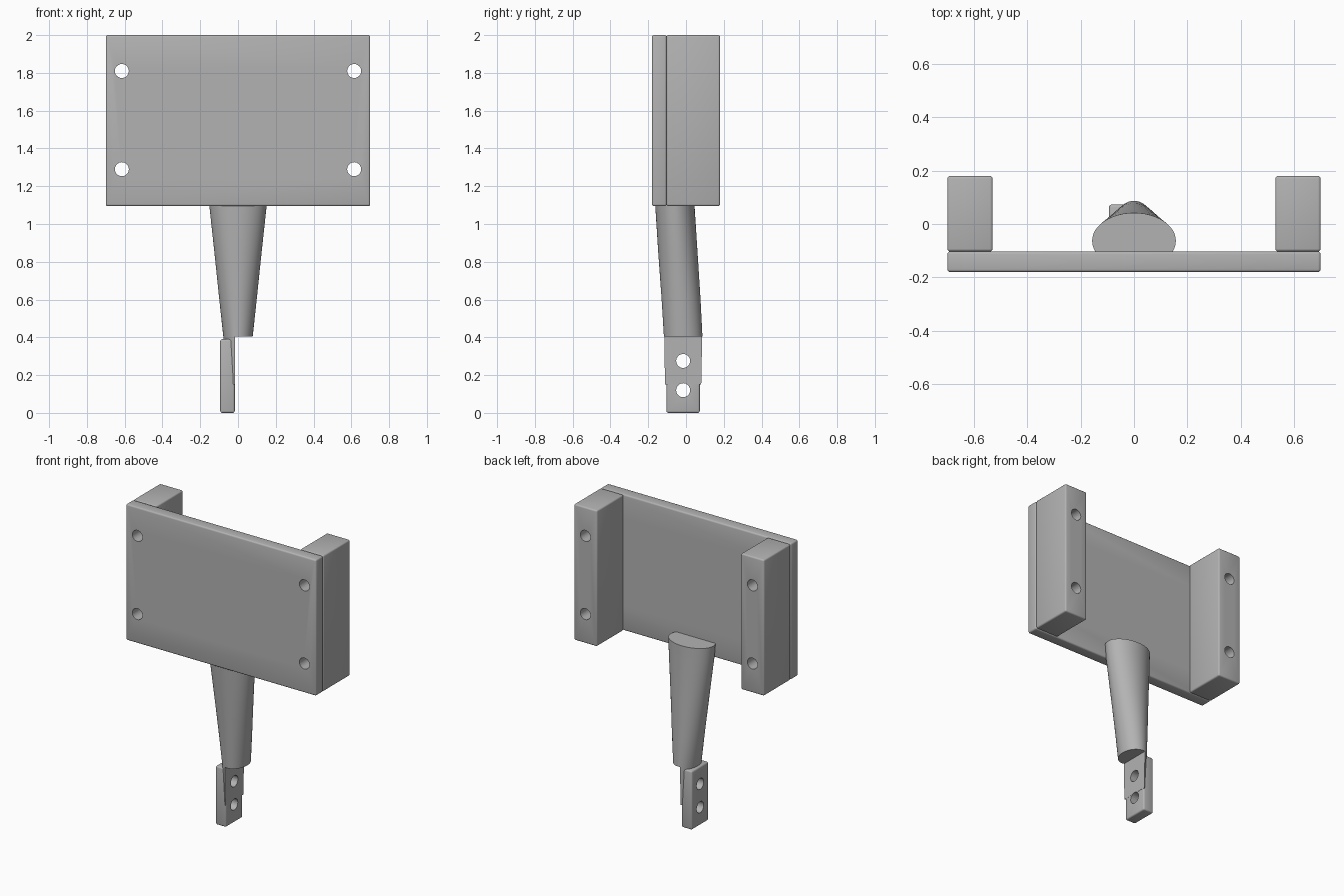
import bpy, bmesh, math
from mathutils import Matrix

cube = bpy.data.objects.get("Cube")
if cube:
    bpy.data.objects.remove(cube)

# Single flat grey
grey = bpy.data.materials.new("plain_grey")
grey.use_nodes = True
colour = (0.45, 0.45, 0.45, 1)
grey.diffuse_color = colour
grey.node_tree.nodes["Principled BSDF"].inputs["Base Color"].default_value = colour


def make_object(name, bm):
    bmesh.ops.recalc_face_normals(bm, faces=bm.faces)
    mesh = bpy.data.meshes.new(name)
    bm.to_mesh(mesh)
    bm.free()
    obj = bpy.data.objects.new(name, mesh)
    bpy.context.collection.objects.link(obj)
    mesh.materials.append(grey)
    return obj


def box(name, low, high):
    bm = bmesh.new()
    size = [h - l for l, h in zip(low, high)]
    middle = [(l + h) / 2 for l, h in zip(low, high)]
    matrix = Matrix.Translation(middle) @ Matrix.Diagonal((*size, 1))
    bmesh.ops.create_cube(bm, size=1, matrix=matrix)
    return make_object(name, bm)


def drill(name, centre, axis):
    turn = Matrix.Rotation(math.pi / 2, 4, axis)
    bm = bmesh.new()
    bmesh.ops.create_cone(bm, cap_ends=True, segments=32, radius1=HOLE, radius2=HOLE,
                          depth=1, matrix=Matrix.Translation(centre) @ turn)
    return make_object(name, bm)


def apply_all(obj):
    bpy.ops.object.select_all(action='DESELECT')
    obj.select_set(True)
    bpy.context.view_layer.objects.active = obj
    for mod in list(obj.modifiers):
        bpy.ops.object.modifier_apply(modifier=mod.name)
    bpy.ops.object.shade_smooth_by_angle(angle=math.radians(35))


def finish(obj, cutters, bevel=0.0):
    if bevel:
        mod = obj.modifiers.new("soft_edges", 'BEVEL')
        mod.width, mod.segments = bevel, 3
    for cutter in cutters:
        cutter.hide_render = True
        mod = obj.modifiers.new("cut", 'BOOLEAN')
        mod.operation, mod.solver, mod.object = 'DIFFERENCE', 'EXACT', cutter
    apply_all(obj)


HOLE = 0.037
SEAM = -0.103
INNER = -0.016

# Front plate and the two rear side blocks, drilled together
plate = box("front_plate", (-0.7, -0.18, 1.095), (0.7, SEAM, 2))
blocks = [box("left_block", (0.53, SEAM, 1.095), (0.7, 0.18, 2)),
          box("right_block", (-0.7, SEAM, 1.095), (-0.53, 0.18, 2))]
screw_drills = [drill("screw_drill", (x, 0, z), 'X')
                for x in (-0.615, 0.615) for z in (1.29, 1.81)]
for part in [plate] + blocks:
    finish(part, screw_drills, 0.01)

# Tapered oval stalk lofted through sections: height, y centre, half width, half depth
sections = [(0.15, -0.015, 0.05, 0.101), (0.405, -0.015, 0.078, 0.102),
            (0.6, -0.026, 0.099, 0.103), (0.85, -0.043, 0.125, 0.104),
            (1.1, -0.059, 0.152, 0.104), (1.19, -0.063, 0.157, 0.105)]
SIDES = 48
bm = bmesh.new()
rings = []
for z, cy, rx, ry in sections:
    angles = [2 * math.pi * i / SIDES for i in range(SIDES)]
    rings.append([bm.verts.new((rx * math.cos(a), cy + ry * math.sin(a), z)) for a in angles])
for lower, upper in zip(rings, rings[1:]):
    for i in range(SIDES):
        j = (i + 1) % SIDES
        bm.faces.new((lower[i], lower[j], upper[j], upper[i]))
bm.faces.new(rings[0])
bm.faces.new(rings[-1])
stalk = make_object("stalk", bm)

# Notch leaving a half tongue below the stalk, and the drilled mounting paddle
notch = box("notch_cutter", (INNER, -0.5, 0), (0.5, 0.5, 0.405))
paddle_drills = [drill("paddle_drill", (0, -0.015, z), 'Y') for z in (0.12, 0.275)]
finish(stalk, [notch] + paddle_drills)
paddle = box("mounting_paddle", (-0.094, -0.103, 0), (INNER - 0.001, 0.073, 0.39))
finish(paddle, paddle_drills, 0.01)

# Remove the cutting helpers
for helper in screw_drills + paddle_drills + [notch]:
    bpy.data.objects.remove(helper)
